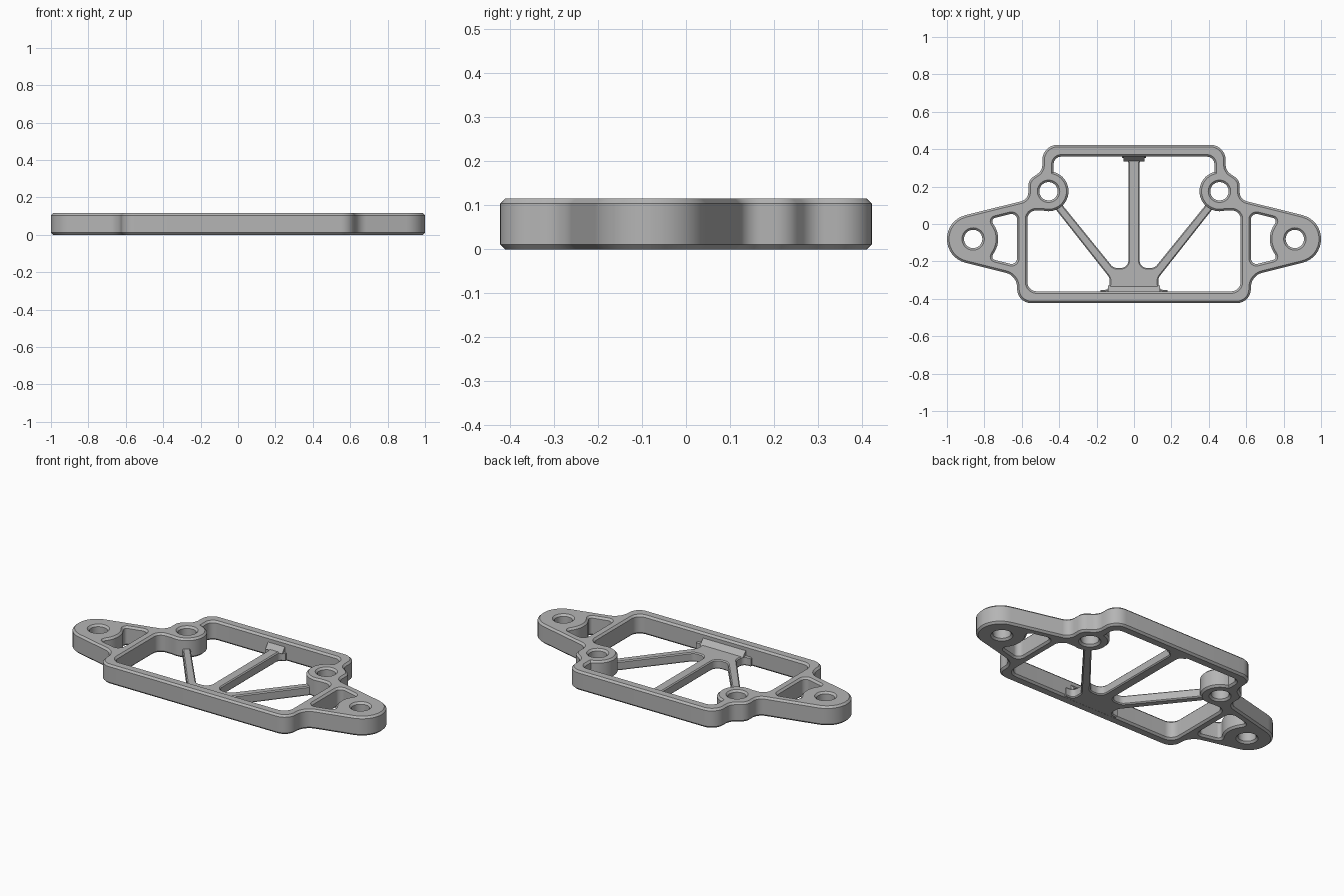
import bpy
import bmesh
from math import sin, cos, tan, pi, radians
from mathutils import Vector

cube = bpy.data.objects.get("Cube")
if cube:
    bpy.data.objects.remove(cube, do_unlink=True)

GREY = (0.46, 0.46, 0.46, 1)
metal = bpy.data.materials.new("plain grey")
metal.use_nodes = True
metal.diffuse_color = GREY
metal.node_tree.nodes["Principled BSDF"].inputs["Base Color"].default_value = GREY

HEIGHT = 0.115
WEB_HEIGHT = 0.055
BOSS, EAR = (0.457, 0.175), (0.86, -0.08)


def arc(centre, radius, start, end, steps):
    """Unfilleted points along an arc, angles in degrees."""
    out = []
    for i in range(steps + 1):
        a = radians(start + (end - start) * i / steps)
        out.append((centre[0] + radius * cos(a), centre[1] + radius * sin(a), 0))
    return out


def circle(centre, radius):
    return arc(centre, radius, 0, 360, 40)[:-1]


def mirror(points):
    return [(-x, y, r) for x, y, r in reversed(points)]


def fillet(points, steps=8):
    """Round every corner (x, y, radius) of a closed polygon."""
    out = []
    for i, (x, y, r) in enumerate(points):
        p = Vector((x, y))
        if r == 0:
            out.append(p)
            continue
        a = (Vector(points[i - 1][:2]) - p).normalized()
        b = (Vector(points[(i + 1) % len(points)][:2]) - p).normalized()
        half = a.angle(b) / 2
        centre = p + (a + b).normalized() * (r / sin(half))
        start = p + a * (r / tan(half)) - centre
        end = p + b * (r / tan(half)) - centre
        sweep = pi - 2 * half
        for k in range(steps + 1):
            t = k / steps
            out.append(centre + (start * sin((1 - t) * sweep)
                                 + end * sin(t * sweep)) / sin(sweep))
    return out


def plate(name, loops, z0, z1, chamfer):
    """Chamfered flat plate; the first loop is the outline, the rest are holes."""
    curve = bpy.data.curves.new(name, "CURVE")
    curve.dimensions = "2D"
    curve.fill_mode = "BOTH"
    curve.extrude = (z1 - z0) / 2 - chamfer
    curve.bevel_depth = chamfer
    curve.bevel_resolution = 0
    curve.offset = -chamfer
    for loop in loops:
        pts = fillet(loop)
        spline = curve.splines.new("POLY")
        spline.points.add(len(pts) - 1)
        for sp, p in zip(spline.points, pts):
            sp.co = (p.x, p.y, 0, 1)
        spline.use_cyclic_u = True
    curve.materials.append(metal)
    obj = bpy.data.objects.new(name, curve)
    bpy.context.collection.objects.link(obj)
    bpy.ops.object.select_all(action="DESELECT")
    obj.select_set(True)
    bpy.context.view_layer.objects.active = obj
    bpy.ops.object.convert(target="MESH")
    obj = bpy.context.view_layer.objects.active
    bm = bmesh.new()
    bm.from_mesh(obj.data)
    bmesh.ops.remove_doubles(bm, verts=bm.verts, dist=0.0002)
    bmesh.ops.translate(bm, verts=bm.verts, vec=(0, 0, (z0 + z1) / 2))
    bmesh.ops.recalc_face_normals(bm, faces=bm.faces)
    bm.to_mesh(obj.data)
    bm.free()
    bpy.ops.object.shade_smooth_by_angle(angle=radians(30))
    return obj


def ramp(name, half_width, wall_y, toe_y):
    """Small sloped gusset between the web and the frame wall."""
    bm = bmesh.new()
    z = WEB_HEIGHT - 0.004
    section = [(wall_y, z), (toe_y, z), (wall_y, z + 0.035)]
    ends = [[bm.verts.new((x, y, h)) for y, h in section]
            for x in (-half_width, half_width)]
    for end in ends:
        bm.faces.new(end)
    for i in range(3):
        j = (i + 1) % 3
        bm.faces.new((ends[0][i], ends[0][j], ends[1][j], ends[1][i]))
    bmesh.ops.recalc_face_normals(bm, faces=bm.faces)
    mesh = bpy.data.meshes.new(name)
    bm.to_mesh(mesh)
    bm.free()
    mesh.materials.append(metal)
    bpy.context.collection.objects.link(bpy.data.objects.new(name, mesh))


# Frame: outer outline with two ears and boss bulges
outer = [(0.49, 0.423, 0.08), (0.49, 0.285, 0.06), (0.565, 0.235, 0.06),
         (0.565, 0.131, 0.05), (1.0, 0.0225, 0.13), (1.0, -0.1825, 0.13),
         (0.625, -0.276, 0.08), (0.625, -0.423, 0.075)]

# Main window, passing round the inside of each boss
window = ([(0.43, 0.36, 0.04)] + arc(BOSS, 0.107, 105, 285, 24)
          + [(0.57, 0.072, 0.045), (0.57, -0.36, 0.05)])

# Ear pocket, hollowed around the ear hole
pocket = ([(0.625, 0.062, 0.03), (0.765, 0.027, 0.018)]
          + arc(EAR, 0.134, 143, 217, 10)
          + [(0.765, -0.187, 0.018), (0.625, -0.222, 0.03)])

loops = [outer + mirror(outer), window + mirror(window), pocket, mirror(pocket)]
for centre in (BOSS, EAR):
    hole = circle(centre, 0.049)
    loops += [hole, mirror(hole)]
plate("frame", loops, 0, HEIGHT, 0.011)

# Low web: hub with a central spoke and two diagonal spokes
web = [(0.065, 0.38, 0), (0.065, 0.352, 0), (0.03, 0.352, 0.03),
       (0.03, -0.235, 0.04), (0.11, -0.235, 0.04), (0.392, 0.113, 0),
       (0.428, 0.09, 0), (0.13, -0.288, 0.035), (0.13, -0.352, 0.028),
       (0.18, -0.352, 0), (0.18, -0.385, 0)]
plate("spoke_web", [web + mirror(web)], 0.0004, WEB_HEIGHT, 0.006)

# Gussets where the web meets the frame walls
ramp("front_gusset", 0.14, -0.362, -0.33)
ramp("back_gusset", 0.055, 0.362, 0.335)
